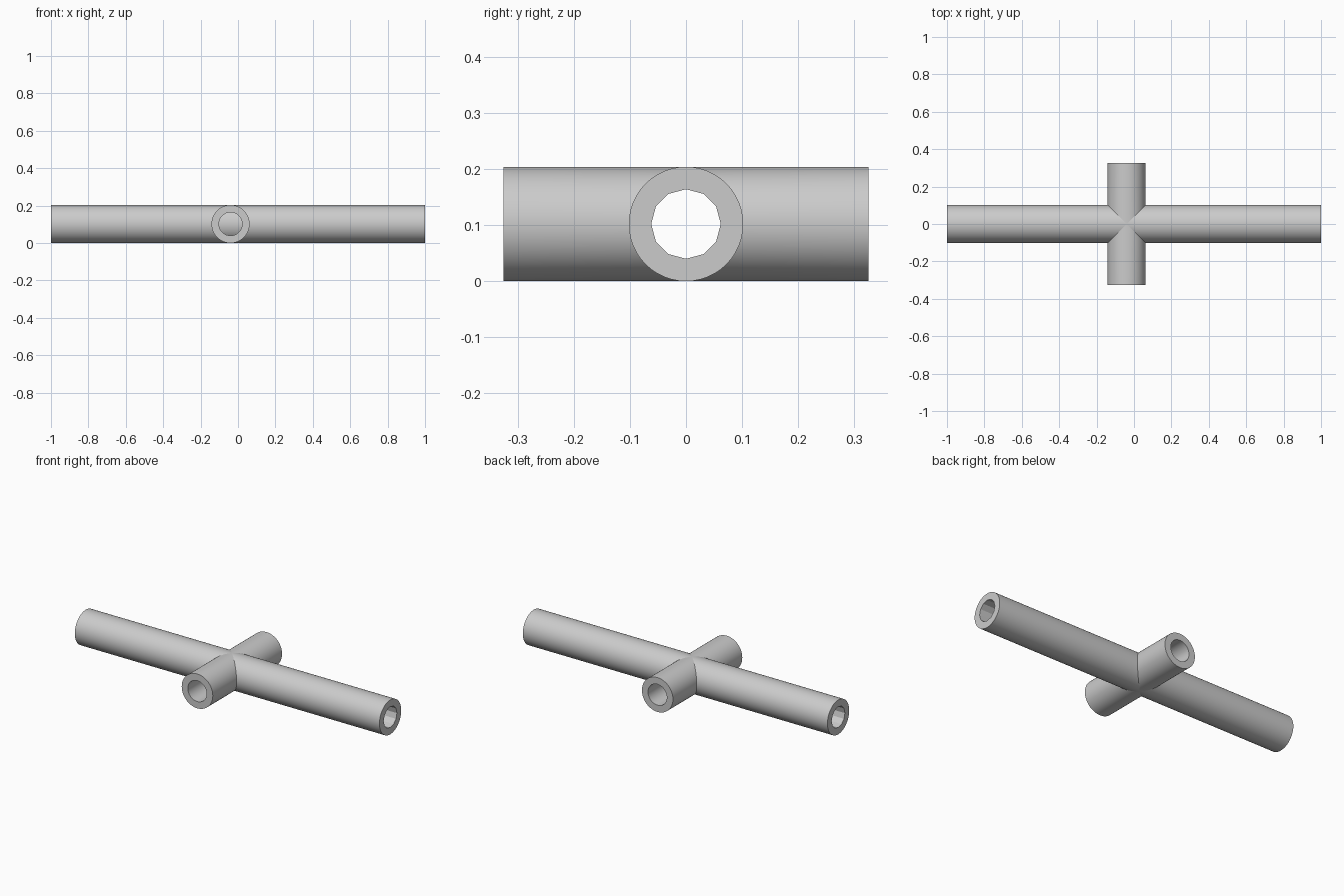
import bpy
import bmesh
from math import sin, cos, pi, sqrt, radians

cube = bpy.data.objects.get("Cube")
if cube:
    bpy.data.objects.remove(cube, do_unlink=True)

R, BORE, SEGS = 0.102, 0.062, 48
CROSS_X, REACH = -0.04, 0.325
BORE_SIDES = 12

grey = bpy.data.materials.new("pipe grey")
grey.use_nodes = True
colour = (0.6, 0.6, 0.6, 1)
grey.diffuse_color = colour
grey.node_tree.nodes["Principled BSDF"].inputs["Base Color"].default_value = colour

angles = [2 * pi * i / SEGS for i in range(SEGS)]


def build(name, rings, closed):
    """Skin a list of point rings into one smooth-shaded object."""
    bm = bmesh.new()
    loops = [[bm.verts.new(p) for p in ring] for ring in rings]
    pairs = list(zip(loops, loops[1:]))
    if closed:
        pairs.append((loops[-1], loops[0]))
    for a, b in pairs:
        for i in range(SEGS):
            j = (i + 1) % SEGS
            bm.faces.new((a[i], a[j], b[j], b[i]))
    bmesh.ops.recalc_face_normals(bm, faces=bm.faces)
    # an end cap must look outwards along the pipe
    cap = max(bm.faces, key=lambda f: abs(f.calc_center_median().y if not closed
                                          else f.calc_center_median().x))
    if cap.normal.dot(cap.calc_center_median()) < 0:
        bmesh.ops.reverse_faces(bm, faces=bm.faces)
    mesh = bpy.data.meshes.new(name)
    bm.to_mesh(mesh)
    bm.free()
    mesh.materials.append(grey)
    obj = bpy.data.objects.new(name, mesh)
    bpy.context.collection.objects.link(obj)
    bpy.ops.object.select_all(action='DESELECT')
    obj.select_set(True)
    bpy.context.view_layer.objects.active = obj
    bpy.ops.object.shade_smooth_by_angle(angle=radians(28))


def facet_radius(a):
    """Radius of the faceted bore at an angle."""
    step = 2 * pi / BORE_SIDES
    return BORE * cos(step / 2) / cos(a % step - step / 2)


# Long pipe, open right through
def main_ring(x, radius):
    return [(x, radius(a) * cos(a), R + radius(a) * sin(a)) for a in angles]


def outer(a):
    return R


build("main_pipe", [main_ring(-1, outer), main_ring(1, outer),
                    main_ring(1, facet_radius), main_ring(-1, facet_radius)], True)


# Side branches, saddled onto the long pipe's outer wall
def branch_ring(r, side, saddle):
    return [(CROSS_X + r * cos(a),
             side * (sqrt(max(0, R * R - (r * sin(a)) ** 2)) if saddle else REACH),
             R + r * sin(a)) for a in angles]


for name, side in (("front_branch", -1), ("back_branch", 1)):
    build(name, [branch_ring(R, side, True), branch_ring(R, side, False),
                 branch_ring(BORE, side, False), branch_ring(BORE, side, True)], False)
